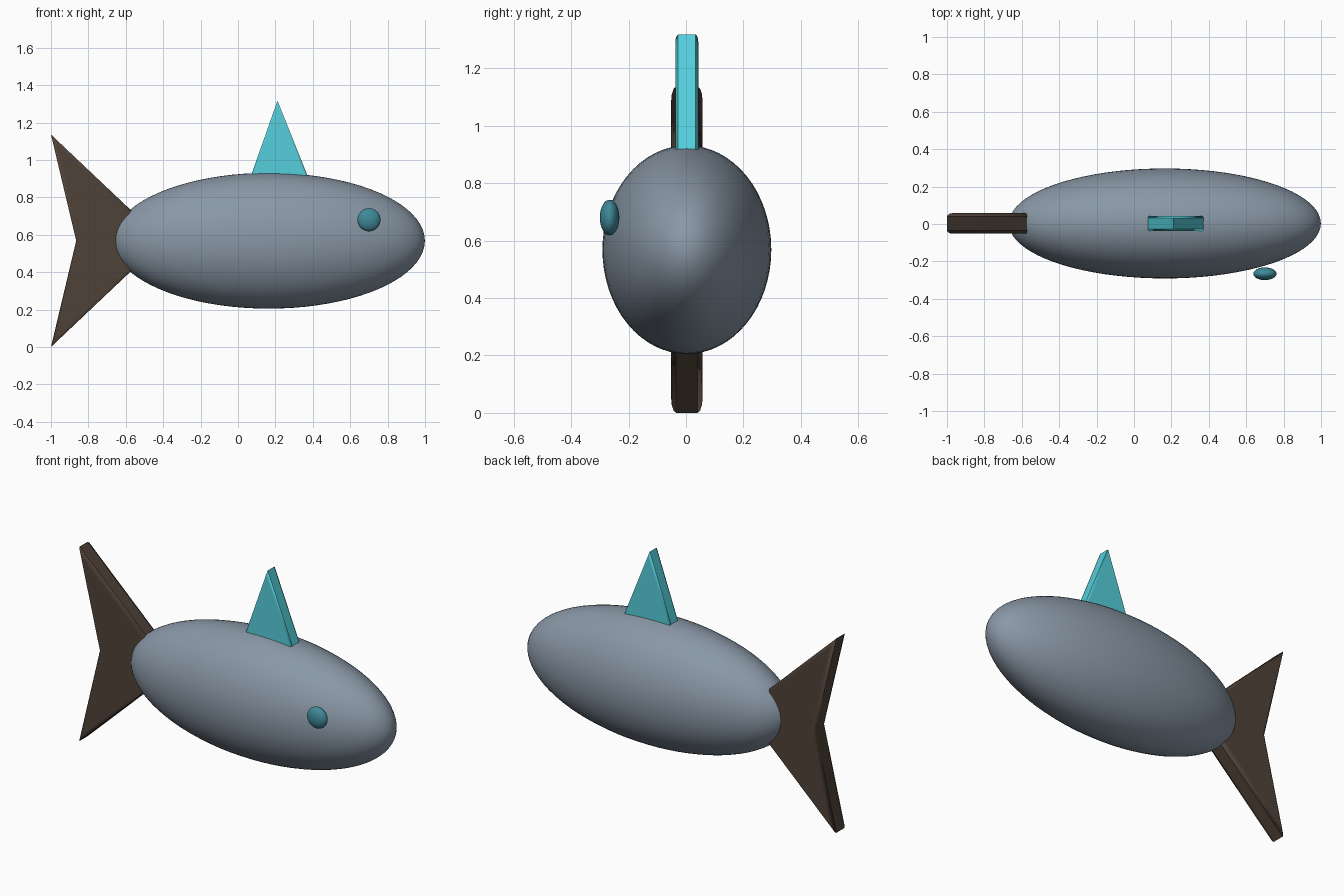
import bpy
import math

if "Cube" in bpy.data.objects:
    bpy.data.objects.remove(bpy.data.objects["Cube"])

YC = 0.003  # mid-plane of the fish


def finish(obj, name, color, angle=30):
    obj.name = name
    mat = bpy.data.materials.new(name + "_paint")
    mat.diffuse_color = (*color, 1)
    mat.use_nodes = True
    mat.node_tree.nodes["Principled BSDF"].inputs["Base Color"].default_value = mat.diffuse_color
    obj.data.materials.append(mat)
    bpy.ops.object.select_all(action='DESELECT')
    obj.select_set(True)
    bpy.context.view_layer.objects.active = obj
    bpy.ops.object.shade_smooth_by_angle(angle=math.radians(angle))


def ellipsoid(name, loc, radii, color, segments, rings):
    # Poles lie along x
    bpy.ops.mesh.primitive_uv_sphere_add(segments=segments, ring_count=rings, radius=1,
                                         rotation=(0, math.pi / 2, 0))
    obj = bpy.context.object
    bpy.ops.object.transform_apply(rotation=True)
    obj.location, obj.scale = loc, radii
    bpy.ops.object.transform_apply(location=True, scale=True)
    finish(obj, name, color)


def plate(name, profile, half, bevel, color):
    # Profile in x/z, thickened in y, with softened rims
    n = len(profile)
    verts = [(x, YC + s * half, z) for s in (-1, 1) for x, z in profile]
    faces = [tuple(range(n)), tuple(range(2 * n - 1, n - 1, -1))]
    faces += [((i + 1) % n, i, i + n, (i + 1) % n + n) for i in range(n)]
    mesh = bpy.data.meshes.new(name)
    mesh.from_pydata(verts, [], faces)
    obj = bpy.data.objects.new(name, mesh)
    bpy.context.collection.objects.link(obj)

    # Bevel only the rims of the two flat sides
    weight = mesh.attributes.new("bevel_weight_edge", 'FLOAT', 'EDGE')
    for e in mesh.edges:
        a, b = e.vertices
        weight.data[e.index].value = float((a < n) == (b < n))
    mod = obj.modifiers.new("rim", 'BEVEL')
    mod.limit_method = 'WEIGHT'
    mod.width, mod.segments = bevel, 3
    finish(obj, name, color)


# Body and single eye on the front side
ellipsoid("body", (0.165, YC, 0.568), (0.834, 0.294, 0.363), (0.25, 0.31, 0.38), 64, 40)
ellipsoid("eye", (0.70, -0.266, 0.68), (0.062, 0.034, 0.062), (0.05, 0.25, 0.32), 32, 16)

# Forked tail, its point buried in the body
plate("tail_fin", [(-1, 0), (-0.4, 0.568), (-1, 1.136), (-0.865, 0.568)],
      0.055, 0.018, (0.08, 0.055, 0.04))

# Triangular back fin
plate("back_fin", [(0.043, 0.84), (0.402, 0.84), (0.211, 1.317)],
      0.04, 0.01, (0.09, 0.62, 0.71))
